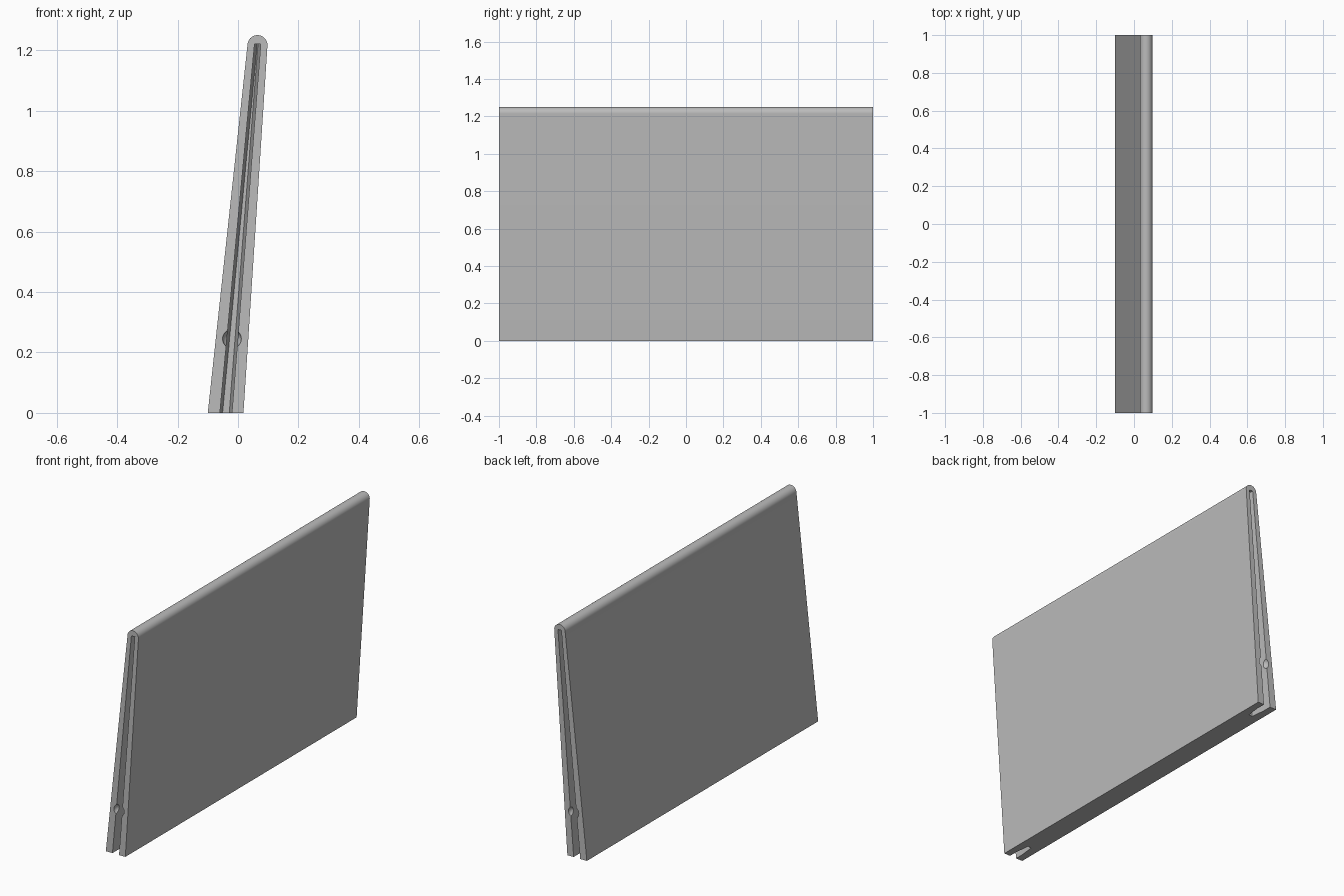
import bpy, bmesh, math

cube = bpy.data.objects.get("Cube")
if cube:
    bpy.data.objects.remove(cube, do_unlink=True)

grey = bpy.data.materials.new("plain grey")
grey.use_nodes = True
colour = (0.5, 0.5, 0.5, 1)
grey.diffuse_color = colour
grey.node_tree.nodes["Principled BSDF"].inputs["Base Color"].default_value = colour


def loft(name, sections):
    """Solid skinned through matching loops of points."""
    bm = bmesh.new()
    rings = [[bm.verts.new(p) for p in s] for s in sections]
    for a, b in zip(rings, rings[1:]):
        for i in range(len(a)):
            j = (i + 1) % len(a)
            bm.faces.new((a[i], a[j], b[j], b[i]))
    bm.faces.new(rings[0])
    bm.faces.new(rings[-1])
    bmesh.ops.recalc_face_normals(bm, faces=bm.faces)
    mesh = bpy.data.meshes.new(name)
    bm.to_mesh(mesh)
    bm.free()
    mesh.materials.append(grey)
    obj = bpy.data.objects.new(name, mesh)
    bpy.context.collection.objects.link(obj)
    return obj


def cut(target, cutter):
    cutter.hide_render = True
    bpy.context.view_layer.objects.active = target
    mod = target.modifiers.new("cut", "BOOLEAN")
    mod.operation = "DIFFERENCE"
    mod.solver = "EXACT"
    mod.object = cutter
    bpy.ops.object.modifier_apply(modifier=mod.name)
    bpy.data.objects.remove(cutter, do_unlink=True)


# Leaning tapered panel with a rounded top edge
profile = [(-0.1, 0), (0.018, 0)]
for i in range(25):
    a = math.radians(-4 + 178 * i / 24)
    profile.append((0.0645 + 0.033 * math.cos(a), 1.217 + 0.033 * math.sin(a)))
panel = loft("folded_panel", [[(x, y, z) for x, z in profile] for y in (-1, 1)])


# Slot outline, narrowed by an inset on both sides
def slot(y, inset):
    def left(z):
        return -0.06 + 0.094 * z + inset
    def right(z):
        return -0.02 + 0.078 * z - inset
    low, high = -0.05, 1.22
    return [(left(low), y, low), (right(low), y, low),
            (right(high), y, high), (left(high), y, high)]


# Tapering end slots and round finger notches
for side in (-1, 1):
    cut(panel, loft("slot_cutter", [slot(side * 1.05, 0), slot(side * 0.95, 0),
                                    slot(side * 0.87, 0.009)]))
    bpy.ops.mesh.primitive_uv_sphere_add(segments=24, ring_count=16, radius=0.031,
                                         location=(-0.02, side, 0.245))
    ball = bpy.context.object
    ball.data.materials.append(grey)
    cut(panel, ball)

bpy.ops.object.select_all(action="DESELECT")
panel.select_set(True)
bpy.context.view_layer.objects.active = panel
bpy.ops.object.shade_smooth_by_angle(angle=math.radians(30))
